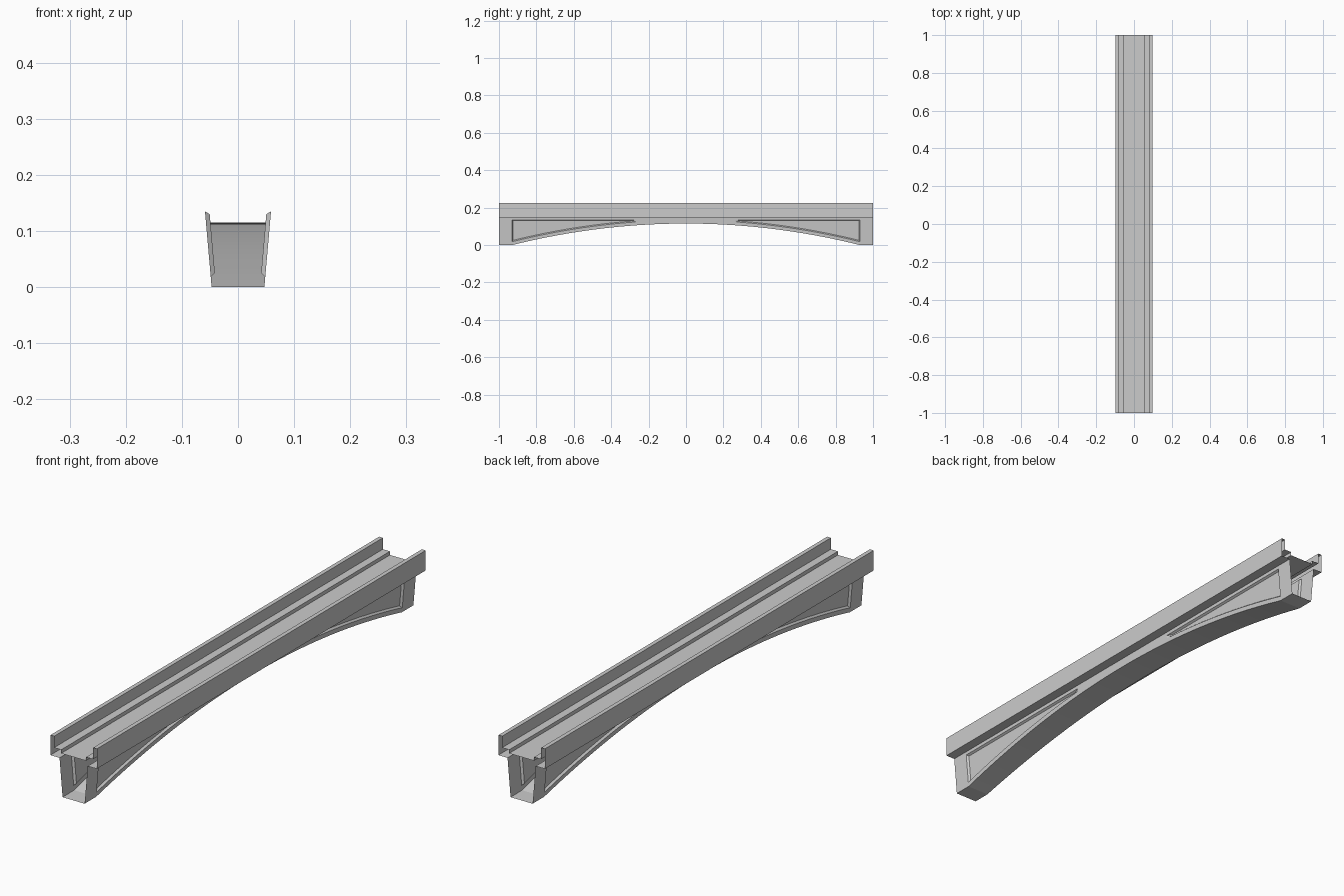
import bpy, bmesh

if "Cube" in bpy.data.objects:
    bpy.data.objects.remove(bpy.data.objects["Cube"])

WALL_TOP = 0.148
FOOT = 0.93          # where the arch springs from the flat foot
P0, P1 = 0.265, FOOT  # panel start / end along y
PANEL_TOP = 0.135


def arch(y):
    return max(0.0, 0.115 * (1 - (y / FOOT) ** 2))


def side_x(z, depth=0.0):
    # the side walls lean outwards towards the top
    return 0.047 + 0.013 * z / WALL_TOP - depth


def span(a, b, n):
    return [a + (b - a) * i / n for i in range(n + 1)]


def finish(name, bm, axes):
    bmesh.ops.remove_doubles(bm, verts=bm.verts, dist=1e-5)
    bmesh.ops.recalc_face_normals(bm, faces=bm.faces)
    me = bpy.data.meshes.new(name)
    bm.to_mesh(me)
    bm.free()
    ob = bpy.data.objects.new(name, me)
    bpy.context.collection.objects.link(ob)
    m = ob.modifiers.new("mirror", 'MIRROR')
    m.use_axis = axes
    m.merge_threshold = 1e-5
    return ob


def strip(bm, a, b):
    # quads joining two equally long rows of points
    va = [bm.verts.new(p) for p in a]
    vb = [bm.verts.new(p) for p in b]
    for i in range(len(a) - 1):
        bm.faces.new((va[i], va[i + 1], vb[i + 1], vb[i]))


def row(ys, zf, depth=0.0):
    return [(side_x(zf(y), depth), y, zf(y)) for y in ys]


mid = span(0, P0, 5)
pan = span(P0, P1, 14)
end = [FOOT, 1.0]
top = lambda y: WALL_TOP

# Side walls with sunken spandrel panels (one quarter, mirrored)
bm = bmesh.new()
for ys in (mid, end):
    strip(bm, row(ys, arch), row(ys, top))
low = lambda y: arch(y) + 0.018
high = lambda y: PANEL_TOP
strip(bm, row(pan, arch), row(pan, low))
strip(bm, row(pan, high), row(pan, top))
inner = span(0.29, P1 - 0.006, 14)
low_in = lambda y: arch(y) + 0.024
high_in = lambda y: PANEL_TOP - 0.005
D = 0.008
ol, oh = row(pan, low), row(pan, high)
il, ih = row(inner, low_in, D), row(inner, high_in, D)
strip(bm, ol + oh[::-1] + ol[:1], il + ih[::-1] + il[:1])  # panel rim
strip(bm, il, ih)                                          # panel face
finish("side_walls", bm, (True, True, False))

# Arched underside
bm = bmesh.new()
ys = mid + pan[1:] + [1.0]
edge = row(ys, arch)
strip(bm, [(0, y, z) for x, y, z in edge], edge)
finish("arch_soffit", bm, (True, True, False))

# Deck, kerb, parapet and overhang as one open profile swept along y
profile = [(0, 0.167), (0.053, 0.167), (0.053, 0.181), (0.083, 0.181),
           (0.083, 0.225), (0.099, 0.225), (0.099, WALL_TOP), (0.06, WALL_TOP)]
bm = bmesh.new()
strip(bm, [(x, -1, z) for x, z in profile], [(x, 1, z) for x, z in profile])
finish("deck_and_parapets", bm, (True, False, False))
